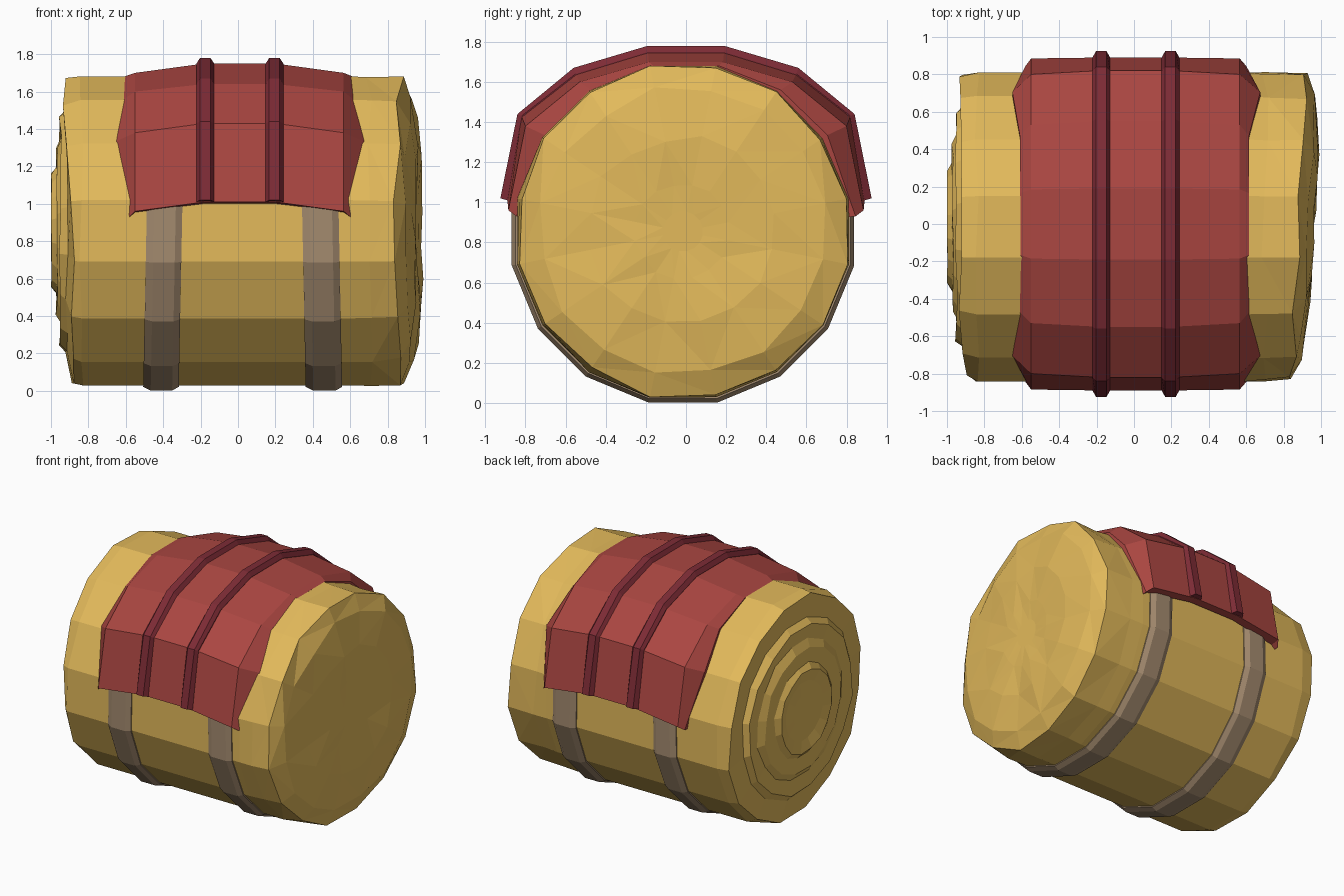
import bpy, bmesh, math, random

if "Cube" in bpy.data.objects:
    bpy.data.objects.remove(bpy.data.objects["Cube"])

random.seed(4)
N = 16            # sides of the roll
CY, CZ = -0.015, 0.855


def srgb(r, g, b):
    return tuple((c / 255 / 12.92) if c < 10 else ((c / 255 + 0.055) / 1.055) ** 2.4
                 for c in (r, g, b)) + (1.0,)


def material(name, rgb):
    m = bpy.data.materials.new(name)
    m.diffuse_color = srgb(*rgb)
    m.use_nodes = True
    m.node_tree.nodes["Principled BSDF"].inputs["Base Color"].default_value = m.diffuse_color
    return m


STRAW = material("straw_yellow", (227, 186, 91))
RED = material("blanket_red", (170, 70, 65))
MAROON = material("rib_maroon", (125, 43, 53))
TAUPE = material("strap_taupe", (164, 139, 111))


def loft(name, sections, mat, loop=False, triangulate=False):
    """Join rings of equal point count; cap the ends or close the loop."""
    bm = bmesh.new()
    rings = [[bm.verts.new(p) for p in s] for s in sections]
    pairs = list(zip(rings, rings[1:]))
    if loop:
        pairs.append((rings[-1], rings[0]))
    for a, b in pairs:
        for i in range(len(a)):
            j = (i + 1) % len(a)
            bm.faces.new((a[i], a[j], b[j], b[i]))
    if not loop:
        bm.faces.new(rings[0])
        bm.faces.new(rings[-1])
    bmesh.ops.recalc_face_normals(bm, faces=bm.faces[:])
    if triangulate:
        ends = [f for f in bm.faces if f.calc_center_median().x > 0.66]
        bmesh.ops.triangulate(bm, faces=ends)
    me = bpy.data.meshes.new(name)
    bm.to_mesh(me)
    bm.free()
    me.materials.append(mat)
    ob = bpy.data.objects.new(name, me)
    bpy.context.collection.objects.link(ob)
    return ob


def ring(x, r, ty=0.0, jx=0.0, jr=0.0, tz=0.0):
    """Sixteen-sided ring round the roll axis, tilted and roughened."""
    pts = []
    for i in range(N):
        a = 2 * math.pi * (i + 0.5) / N
        rr = r + random.uniform(-jr, jr * 0.5)
        y, z = rr * math.sin(a), rr * math.cos(a)
        px = x + ty * y + tz * z + random.uniform(-jx, jx)
        pts.append((max(-1, min(1, px)), CY + y, CZ + z))
    return pts


# Rolled straw body: stepped coil on the left end, rough dished right end
body = [
    ring(-0.975, 0.12),
    ring(-0.980, 0.22, 0, 0.006),
    ring(-1.000, 0.31, 0, 0.004, 0.01),
    ring(-0.970, 0.35, 0, 0.006, 0.01),
    ring(-0.970, 0.46, 0, 0.006, 0.01),
    ring(-0.940, 0.51, 0, 0.006, 0.01),
    ring(-0.950, 0.62, 0, 0.008, 0.01),
    ring(-0.915, 0.66, 0, 0.008, 0.01),
    ring(-0.905, 0.825, -0.015, 0.015, 0.02, -0.035),
    ring(-0.840, 0.842, 0, 0.015),
    ring(-0.600, 0.842),
    ring(0.600, 0.842),
    ring(0.700, 0.840, 0, 0.02, 0.01),
    ring(0.880, 0.832, 0.04, 0.02, 0.02),
    ring(0.935, 0.72, 0.06, 0.012, 0.03),
    ring(0.958, 0.48, 0.06, 0.012, 0.03),
    ring(0.955, 0.24, 0.03, 0.006, 0.01),
    ring(0.950, 0.10),
]
loft("straw_roll", body, STRAW, triangulate=True)

# Two slightly slanted straps, pulled flat where they pass under the blanket
for side, x0, x1, lean in (("left", -0.49, -0.30, 0.02), ("right", 0.345, 0.54, -0.02)):
    strap = []
    for x, r in ((x0, 0.83), (x0, 0.85), (x0 + 0.04, 0.87),
                 (x1 - 0.035, 0.87), (x1, 0.85), (x1, 0.83)):
        pts = ring(x, r, tz=lean)
        strap.append([(px, y * 0.96, CZ + (z - CZ) * 0.96) if z > 1.1 else (px, y, z)
                      for px, y, z in pts])
    loft(side + "_strap", strap, TAUPE, loop=True)


def arch(x, half, inner=0.94, flare=None):
    """Saddle section: mirrored outer outline plus a shrunken inner one."""
    outer = half + [(-y, z) for y, z in reversed(half)]
    inside = [(y * inner, CZ + (z - CZ) * inner) for y, z in reversed(outer)]
    n = len(half)
    pts = []
    for k, (y, z) in enumerate(outer + inside):
        i = k if k < 2 * n else 4 * n - 1 - k
        i = min(i, 2 * n - 1 - i)
        dx = flare[i] if flare else 0
        pts.append((x + math.copysign(1, x) * dx, y, z))
    return pts


# Blanket: crowned in the middle, its ragged edges curled down onto the roll
MID = [(0.89, 1.01), (0.82, 1.43), (0.55, 1.64), (0.19, 1.75)]
SIDE = [(0.885, 0.96), (0.80, 1.38), (0.53, 1.60), (0.185, 1.70)]
EDGE = [(0.845, 0.93), (0.705, 1.335), (0.472, 1.56), (0.165, 1.68)]
RIB = [(0.925, 1.02), (0.84, 1.44), (0.56, 1.67), (0.19, 1.78)]
blanket = [arch(-0.60, EDGE, 0.95, [-0.02, 0.05, 0.01, 0.01]), arch(-0.55, SIDE, 0.92),
           arch(-0.18, MID), arch(0.20, MID), arch(0.565, SIDE, 0.92),
           arch(0.605, EDGE, 0.95, [-0.005, 0.07, 0.01, 0.01])]
loft("blanket", blanket, RED)

# Raised ribs across the blanket
for side, x in (("left", -0.175), ("right", 0.195)):
    rib = [arch(x - 0.047, MID, 0.95), arch(x - 0.028, RIB, 0.93),
           arch(x + 0.028, RIB, 0.93), arch(x + 0.047, MID, 0.95)]
    loft(side + "_blanket_rib", rib, MAROON)
